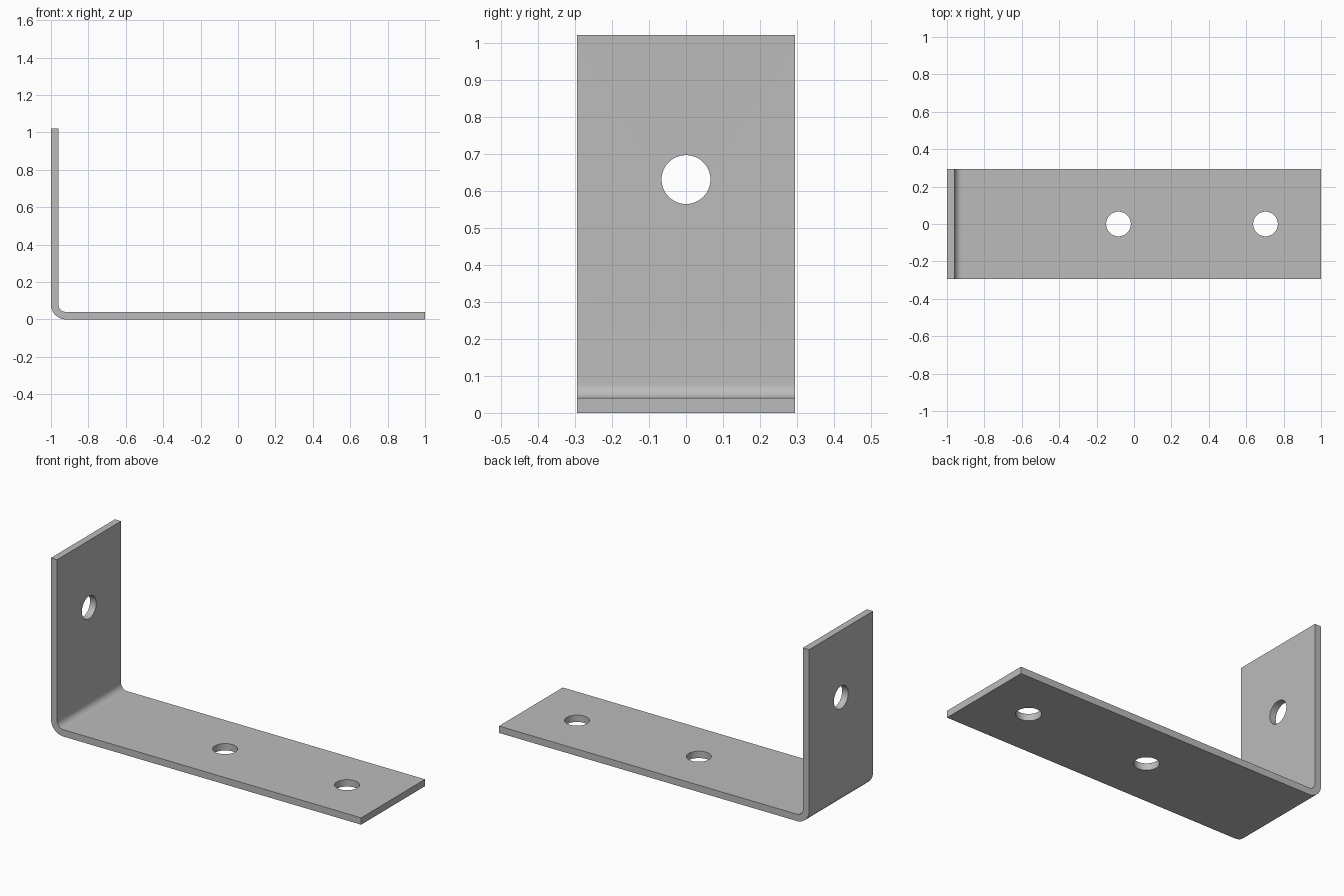
import bpy, bmesh, math
from mathutils import Vector

cube = bpy.data.objects.get("Cube")
if cube:
    bpy.data.objects.remove(cube, do_unlink=True)

HEIGHT, HALF_WIDTH, THICK = 1.02, 0.294, 0.04
BEND = 0.08          # outer bend radius
HOLE = 0.066
STEPS = 16

steel = bpy.data.materials.new("grey steel")
steel.use_nodes = True
grey = (0.5, 0.5, 0.5, 1)
steel.diffuse_color = grey
steel.node_tree.nodes["Principled BSDF"].inputs["Base Color"].default_value = grey


def bend_arc(radius):
    """Quarter arc from the upright leg round to the flat leg."""
    for i in range(STEPS + 1):
        a = math.pi + math.pi / 2 * i / STEPS
        yield (-1 + BEND + radius * math.cos(a), BEND + radius * math.sin(a))


# Bent strip: L-shaped side profile swept across the width
outer = [(-1, HEIGHT), *bend_arc(BEND), (1, 0)]
inner = [(-1 + THICK, HEIGHT), *bend_arc(BEND - THICK), (1, THICK)]
bm = bmesh.new()
profile = bm.faces.new([bm.verts.new((x, -HALF_WIDTH, z)) for x, z in outer + inner[::-1]])
swept = bmesh.ops.extrude_face_region(bm, geom=[profile])["geom"]
bmesh.ops.translate(bm, vec=(0, 2 * HALF_WIDTH, 0),
                    verts=[g for g in swept if isinstance(g, bmesh.types.BMVert)])
bmesh.ops.recalc_face_normals(bm, faces=bm.faces)
mesh = bpy.data.meshes.new("angle_bracket")
bm.to_mesh(mesh)
bm.free()
mesh.materials.append(steel)
bracket = bpy.data.objects.new("angle_bracket", mesh)
bpy.context.collection.objects.link(bracket)


# Screw holes: one through the upright leg, two through the flat leg
def drill(name, location, rotation=(0, 0, 0)):
    bpy.ops.mesh.primitive_cylinder_add(vertices=48, radius=HOLE, depth=0.2,
                                        location=location, rotation=rotation)
    cutter = bpy.context.object
    cutter.name = name
    cutter.data.materials.append(steel)
    mod = bracket.modifiers.new(name, 'BOOLEAN')
    mod.operation, mod.solver, mod.object = 'DIFFERENCE', 'EXACT', cutter
    bpy.context.view_layer.objects.active = bracket
    bpy.ops.object.modifier_apply(modifier=name)
    bpy.data.objects.remove(cutter, do_unlink=True)


drill("upright_hole", (-1 + THICK / 2, 0, 0.63), (0, math.pi / 2, 0))
drill("middle_hole", (-0.083, 0, THICK / 2))
drill("end_hole", (0.703, 0, THICK / 2))

# Smooth bend and hole walls, crisp edges elsewhere
bpy.ops.object.select_all(action='DESELECT')
bracket.select_set(True)
bpy.context.view_layer.objects.active = bracket
bpy.ops.object.shade_smooth_by_angle(angle=math.radians(30))
